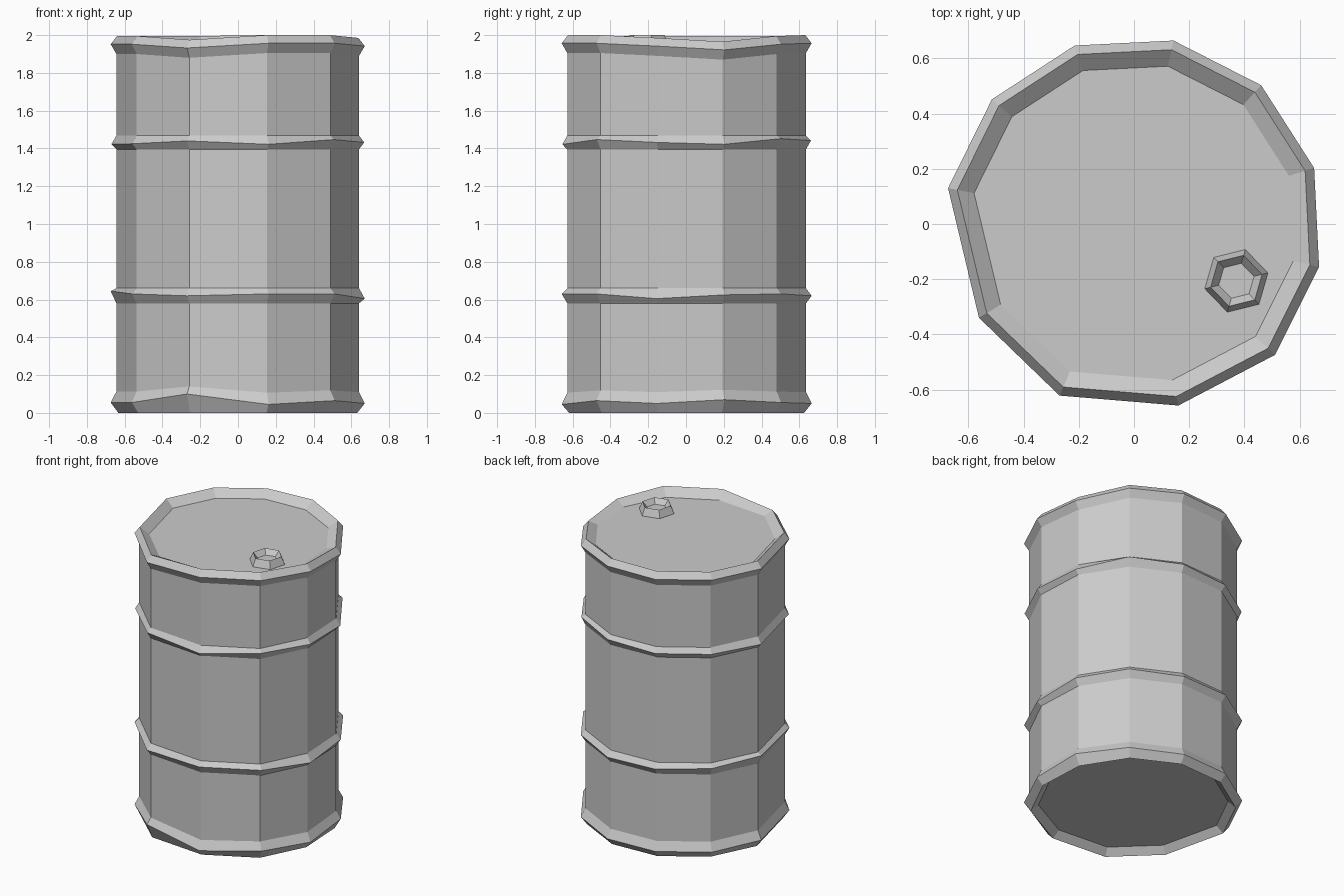
import bpy, bmesh, math

if "Cube" in bpy.data.objects:
    bpy.data.objects.remove(bpy.data.objects["Cube"])

# Slightly irregular 11-sided outline at the widest ribs
OUTLINE = [(-.215, .647), (.143, .665), (.461, .503), (.653, .203),
           (.671, -.156), (.512, -.474), (.161, -.658), (-.27, -.622),
           (-.562, -.34), (-.674, .13), (-.515, .452)]
N = len(OUTLINE)

# Per-side wobble of each rib crest height
FLAT = [0] * N
W_BASE = [0, 0, .005, .02, 0, .015, -.005, .05, .005, .005, 0]
W_LOW = [0, -.005, .005, 0, -.02, .005, .005, -.005, .005, .02, .01]
W_HIGH = [0, .01, .02, -.01, .0, .015, -.01, .008, -.007, -.01, 0]
W_TOP = [0, .005, 0, -.03, -.01, .005, .005, -.02, 0, 0, 0]


def loft(name, rings, center=(0, 0)):
    """Skin a stack of closed rings, capping both ends."""
    bm = bmesh.new()
    loops = [[bm.verts.new((x + center[0], y + center[1], z)) for x, y, z in r] for r in rings]
    for a, b in zip(loops, loops[1:]):
        n = len(a)
        for i in range(n):
            j = (i + 1) % n
            bm.faces.new((a[i], a[j], b[j], b[i]))
    bm.faces.new(loops[0])
    bm.faces.new(loops[-1])
    bmesh.ops.recalc_face_normals(bm, faces=bm.faces)
    mesh = bpy.data.meshes.new(name)
    bm.to_mesh(mesh)
    bm.free()
    ob = bpy.data.objects.new(name, mesh)
    bpy.context.collection.objects.link(ob)
    return ob


def outline_ring(scale, z, wobble=FLAT):
    return [(x * scale, y * scale, z + w) for (x, y), w in zip(OUTLINE, wobble)]


# Drum: recessed base, four ribs, recessed lid
BODY = .955
profile = [
    (.87, .045, FLAT), (.94, 0, FLAT), (1, .05, W_BASE), (BODY, .11, W_BASE),
    (BODY, .58, FLAT), (1, .625, W_LOW), (BODY, .66, FLAT),
    (BODY, 1.395, FLAT), (.995, 1.432, W_HIGH), (BODY, 1.468, FLAT),
    (BODY, 1.90, W_TOP), (1, 1.952, W_TOP),
    (.95, 1.995, W_TOP), (.86, 1.948, FLAT)]
profile[3] = (BODY, .11, [w * .6 for w in W_BASE])
loft("drum_body", [outline_ring(*p) for p in profile])


# Hexagonal filler cap with a dished top
def hexagon(r, z):
    return [(r * math.cos(math.radians(74 + 60 * i)),
             r * math.sin(math.radians(74 + 60 * i)), z) for i in range(6)]


loft("filler_cap", [hexagon(.118, 1.94), hexagon(.118, 1.95), hexagon(.096, 2.0),
                    hexagon(.066, 1.965)], (.371, -.206))
